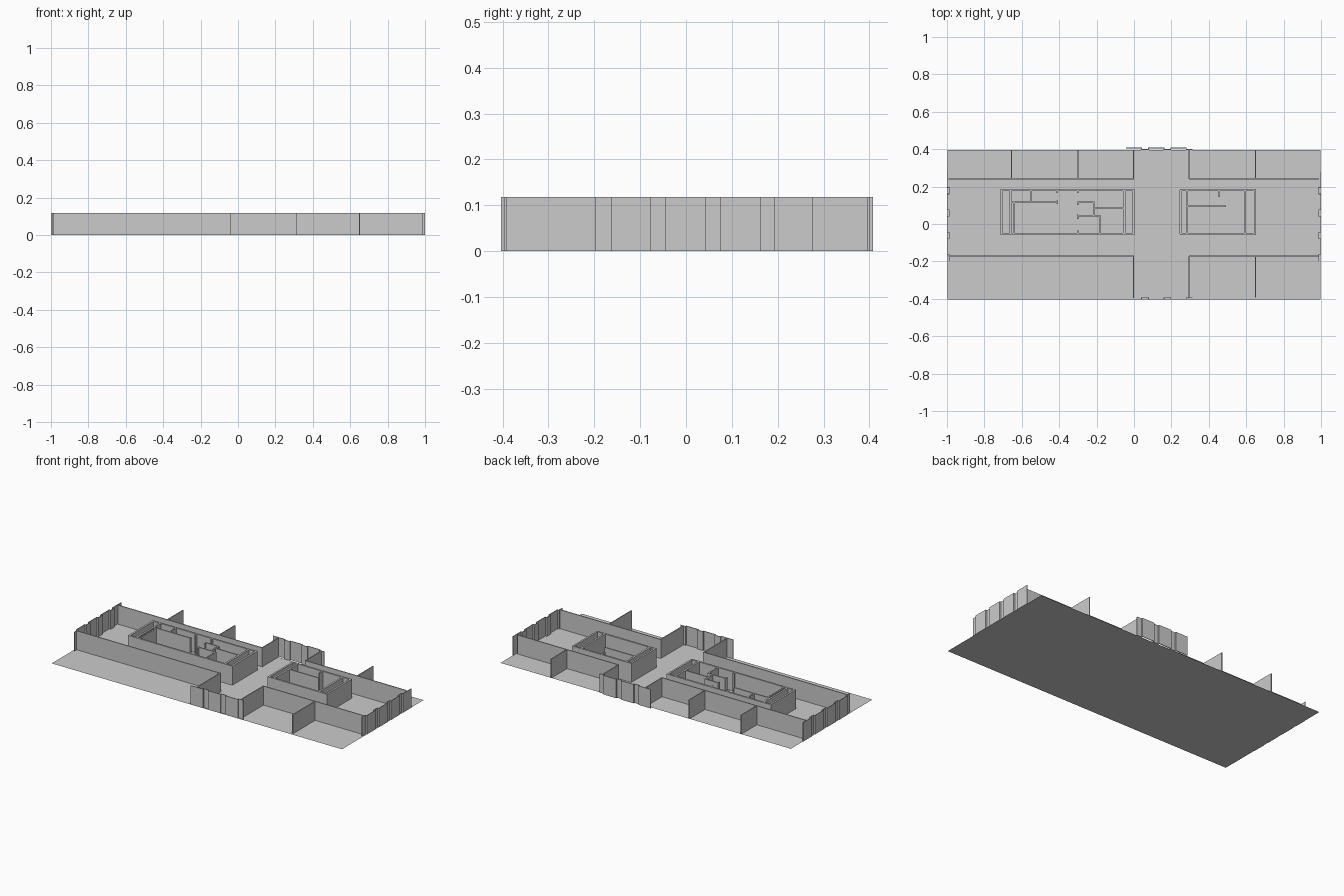
import bpy, bmesh

if "Cube" in bpy.data.objects:
    bpy.data.objects.remove(bpy.data.objects["Cube"])

H = 0.118       # wall height
T = 0.006       # thin wall thickness
C = 0.011       # core wall thickness

mat = bpy.data.materials.new("light grey")
mat.diffuse_color = (0.6, 0.6, 0.6, 1)
mat.use_nodes = True
mat.node_tree.nodes["Principled BSDF"].inputs["Base Color"].default_value = mat.diffuse_color


def finish(name, bm):
    me = bpy.data.meshes.new(name)
    bm.to_mesh(me)
    bm.free()
    me.materials.append(mat)
    ob = bpy.data.objects.new(name, me)
    bpy.context.collection.objects.link(ob)
    return ob


def add_box(bm, x0, x1, y0, y1, z0=0.0, z1=H):
    vs = bmesh.ops.create_cube(bm, size=1)["verts"]
    for v in vs:
        v.co.x = x1 if v.co.x > 0 else x0
        v.co.y = y1 if v.co.y > 0 else y0
        v.co.z = z1 if v.co.z > 0 else z0


def walls(name, horizontal, vertical, t):
    """horizontal: (y, x0, x1) runs; vertical: (x, y0, y1) runs."""
    bm = bmesh.new()
    for y, a, b in horizontal:
        add_box(bm, a, b, y - t / 2, y + t / 2)
    for x, a, b in vertical:
        add_box(bm, x - t / 2, x + t / 2, a, b)
    return finish(name, bm)


# Floor sheet
bm = bmesh.new()
bm.faces.new([bm.verts.new((x, y, 0)) for x, y in
              ((-0.998, -0.404), (0.998, -0.404), (0.998, 0.396), (-0.998, 0.396))])
finish("floor", bm)

# Corridor walls, north and south, with an opening for the cross hall
for name, y in (("north_corridor_wall", 0.241), ("south_corridor_wall", -0.172)):
    walls(name, [(y, -0.992, 0), (y, 0.295, 0.988)], [], T)

# Cross hall side walls
for name, a, b in (("north_hall_wall", 0.241, 0.396), ("south_hall_wall", -0.395, -0.172)):
    walls(name, [], [(-0.003, a, b), (0.295, a, b)], T)

# Walls dividing the outer rooms
walls("north_partition", [], [(x, 0.241, 0.396) for x in (-0.655, -0.299, 0.65)], T)
walls("south_partition", [], [(0.65, -0.392, -0.172)], T)


def screen(name, edges, outer, inner, along_x):
    """Folded screen: wide panels on the outer line, narrow ones set back."""
    bm = bmesh.new()
    t = 0.002
    for i in range(len(edges) - 1):
        p = outer if i % 2 == 0 else inner
        a, b = edges[i], edges[i + 1]
        if along_x:
            add_box(bm, a, b, p - t, p + t)
        else:
            add_box(bm, p - t, p + t, a, b)
    # short returns that join the panels
    lo, hi = sorted((outer, inner))
    for e in edges[1:-1]:
        if along_x:
            add_box(bm, e - t, e + t, lo - t, hi + t)
        else:
            add_box(bm, lo - t, hi + t, e - t, e + t)
    finish(name, bm)


hall = (-0.043, 0.04, 0.077, 0.16, 0.197, 0.28, 0.313)
screen("north_entry_screen", hall, 0.406, 0.398, True)
screen("south_entry_screen", hall, -0.402, -0.394, True)
ends = (0.277, 0.195, 0.16, 0.076, 0.041, -0.044, -0.079, -0.162, -0.197)
screen("east_end_screen", ends, 0.998, 0.988, False)
screen("west_end_screen", ends, -0.998, -0.988, False)

# Service cores: outer shells with double end walls
N, S = 0.182, -0.054
walls("west_core_shell",
      [(N, -0.715, 0.003), (S, -0.715, 0.003)],
      [(x, S, N) for x in (-0.709, -0.66, -0.052, -0.003)], C)
walls("east_core_shell",
      [(N, 0.245, 0.652), (S, 0.245, 0.652)],
      [(x, S, N) for x in (0.25, 0.284, 0.594, 0.647)], C)

# Small rooms inside the cores
walls("west_core_partition",
      [(0.115, -0.655, -0.406), (0.115, -0.303, -0.21), (0.085, -0.218, -0.052),
       (0.043, -0.303, -0.18)],
      [(-0.642, S, 0.115), (-0.551, 0.115, N), (-0.41, 0.108, 0.125),
       (-0.41, 0.165, N), (-0.3, 0.165, N), (-0.3, 0.102, 0.118),
       (-0.216, 0.043, 0.115), (-0.3, 0.026, 0.05), (-0.184, S, 0.043),
       (-0.3, S, -0.035)], 0.008)
walls("east_core_partition",
      [(0.094, 0.284, 0.492)], [(0.455, 0.144, N)], 0.008)
